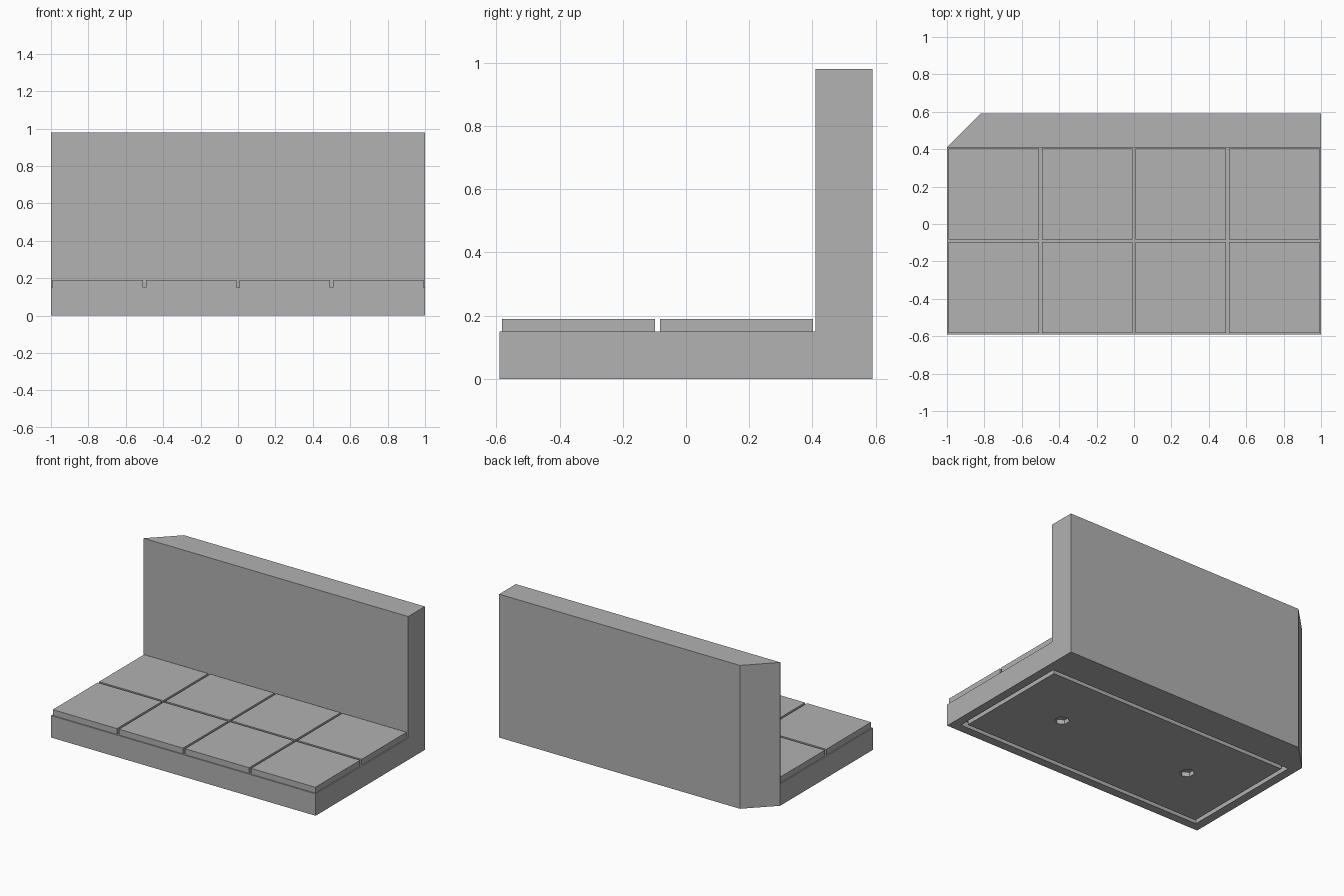
import bpy, bmesh
from mathutils import Vector, Matrix

cube = bpy.data.objects.get("Cube")
if cube:
    bpy.data.objects.remove(cube, do_unlink=True)

stone = bpy.data.materials.new("stone_grey")
stone.use_nodes = True
GREY = (0.445, 0.445, 0.445, 1)
stone.diffuse_color = GREY
stone.node_tree.nodes["Principled BSDF"].inputs["Base Color"].default_value = GREY

FRONT, WALL_FRONT, BACK = -0.59, 0.41, 0.59
BASE_TOP, WALL_TOP = 0.15, 0.98
MARGIN, GROOVE, DEPTH = 0.06, 0.03, 0.04


def finish(name, bm):
    bmesh.ops.recalc_face_normals(bm, faces=bm.faces[:])
    mesh = bpy.data.meshes.new(name)
    bm.to_mesh(mesh)
    bm.free()
    mesh.materials.append(stone)
    obj = bpy.data.objects.new(name, mesh)
    bpy.context.scene.collection.objects.link(obj)
    return obj


def box(name, low, high):
    low, high = Vector(low), Vector(high)
    bm = bmesh.new()
    bmesh.ops.create_cube(bm, size=1)
    bmesh.ops.scale(bm, vec=high - low, verts=bm.verts)
    bmesh.ops.translate(bm, vec=(low + high) / 2, verts=bm.verts)
    return finish(name, bm)


def cut(obj, cutter):
    cutter.hide_render = True
    cutter.hide_viewport = True
    mod = obj.modifiers.new("cut", 'BOOLEAN')
    mod.operation = 'DIFFERENCE'
    mod.solver = 'EXACT'
    mod.object = cutter


# Floor slab and back wall: one L profile swept across, with one corner sliced off
bm = bmesh.new()
profile = [(FRONT, 0), (BACK, 0), (BACK, WALL_TOP), (WALL_FRONT, WALL_TOP),
           (WALL_FRONT, BASE_TOP), (FRONT, BASE_TOP)]
face = bm.faces.new([bm.verts.new((-1, y, z)) for y, z in profile])
swept = bmesh.ops.extrude_face_region(bm, geom=[face])["geom"]
bmesh.ops.translate(bm, vec=(2, 0, 0),
                    verts=[v for v in swept if isinstance(v, bmesh.types.BMVert)])
sliced = bmesh.ops.bisect_plane(bm, geom=bm.verts[:] + bm.edges[:] + bm.faces[:],
                                plane_co=(-1, WALL_FRONT + 0.001, 0),
                                plane_no=(-1, 1, 0), clear_outer=True)
rim = [e for e in sliced["geom_cut"] if isinstance(e, bmesh.types.BMEdge)]
bmesh.ops.holes_fill(bm, edges=rim)
body = finish("floor_and_wall", bm)

# Underside recess, filled by a panel that leaves a narrow groove around it
x, y0, y1 = 1 - MARGIN, FRONT + MARGIN, WALL_FRONT - MARGIN
cut(body, box("recess_cutter", (-x, y0, -0.1), (x, y1, DEPTH)))
panel = box("underside_panel", (GROOVE - x, y0 + GROOVE, 0),
            (x - GROOVE, y1 - GROOVE, DEPTH))

# Two shallow six-sided sockets in the panel
for side in (-1, 1):
    bm = bmesh.new()
    bmesh.ops.create_cone(bm, cap_ends=True, segments=6, radius1=0.047, radius2=0.047,
                          depth=0.13,
                          matrix=Matrix.Translation((0.5 * side, -0.09, -0.035)))
    cut(panel, finish("socket_cutter", bm))

# Floor tiles
PITCH, GAP = 0.5, 0.0075
for row in range(2):
    for col in range(4):
        tx, ty = -1 + col * PITCH, FRONT + row * PITCH
        box("floor_tile", (tx + GAP, ty + GAP, BASE_TOP),
            (tx + PITCH - GAP, ty + PITCH - GAP, 0.19))
